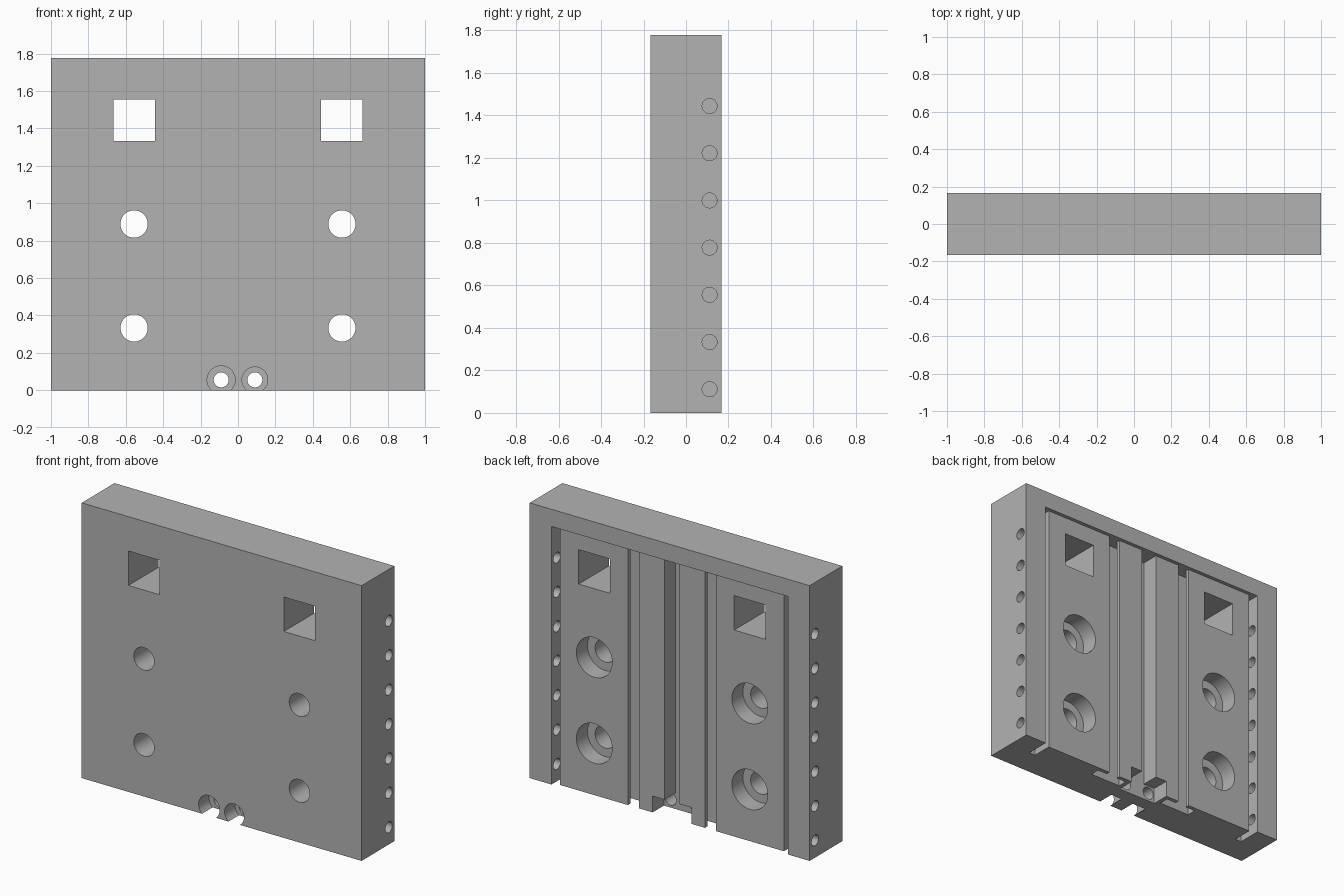
import bpy
import bmesh
from mathutils import Matrix, Vector

if "Cube" in bpy.data.objects:
    bpy.data.objects.remove(bpy.data.objects["Cube"])

U = 1 / 9                     # grid pitch
W, D, H = 2, 3 * U, 16 * U    # overall width, depth, height
BACK, PANEL, LIP = D / 2, 0.143, 0.117
T_FLOOR, FLOOR, SIDE_FLOOR = 0.055, 0.028, 0.011

grey = bpy.data.materials.new("plain grey")
grey.use_nodes = True
colour = (0.45, 0.45, 0.45, 1)
grey.diffuse_color = colour
grey.node_tree.nodes["Principled BSDF"].inputs["Base Color"].default_value = colour


def add_object(name, bm):
    bmesh.ops.recalc_face_normals(bm, faces=bm.faces)
    mesh = bpy.data.meshes.new(name)
    bm.to_mesh(mesh)
    bm.free()
    obj = bpy.data.objects.new(name, mesh)
    bpy.context.collection.objects.link(obj)
    mesh.materials.append(grey)
    return obj


def box(name, x, y, z):
    bm = bmesh.new()
    bmesh.ops.create_cube(bm, size=1)
    for v in bm.verts:
        v.co = [r[0] + (c + 0.5) * (r[1] - r[0]) for c, r in zip(v.co, (x, y, z))]
    return add_object(name, bm)


def rod(name, start, end, radius):
    a, b = Vector(start), Vector(end)
    turn = (b - a).to_track_quat('Z', 'Y').to_matrix().to_4x4()
    bm = bmesh.new()
    bmesh.ops.create_cone(bm, cap_ends=True, segments=48, radius1=radius, radius2=radius,
                          depth=(b - a).length, matrix=Matrix.Translation((a + b) / 2) @ turn)
    return add_object(name, bm)


def cut(cutter):
    cutter.hide_render = True
    mod = block.modifiers.new("cut", 'BOOLEAN')
    mod.operation = 'DIFFERENCE'
    mod.solver = 'EXACT'
    mod.object = cutter
    bpy.ops.object.modifier_apply(modifier=mod.name)
    bpy.data.objects.remove(cutter)


# Solid block
block = box("mounting_block", (-W / 2, W / 2), (-D / 2, D / 2), (0, H))
bpy.context.view_layer.objects.active = block
block.select_set(True)

# Back cavity: central channel, two ribs, two T slots, raised panels, side slots
half = [(0.055, FLOOR), (0.055, PANEL), (0.235, PANEL), (0.235, LIP), (0.165, LIP),
        (0.165, T_FLOOR), (0.385, T_FLOOR), (0.385, LIP), (0.315, LIP), (0.315, PANEL),
        (0.8, PANEL), (0.8, SIDE_FLOOR), (0.845, SIDE_FLOOR), (0.845, BACK + 0.1)]
outline = half + [(-x, y) for x, y in reversed(half)]
bm = bmesh.new()
face = bm.faces.new([bm.verts.new((x, y, -0.1)) for x, y in outline])
top = bmesh.ops.extrude_face_region(bm, geom=[face])["geom"]
bmesh.ops.translate(bm, vec=(0, 0, 15 * U + 0.1),
                    verts=[g for g in top if isinstance(g, bmesh.types.BMVert)])
cut(add_object("cavity_cutter", bm))

# Pocket at the foot of the ribs
cut(box("pocket_cutter", (-0.138, 0.138), (FLOOR, BACK + 0.1), (-0.1, 0.105)))

for side in (-1, 1):
    # Square windows
    x = side * 5 * U
    cut(box("window_cutter", (x - U, x + U), (-0.3, 0.3), (12 * U, 14 * U)))
    # Counterbored screw holes
    for z in (3 * U, 8 * U):
        cut(rod("screw_cutter", (x, -0.3, z), (x, 0.3, z), 0.073))
        cut(rod("screw_head_cutter", (x, FLOOR + 0.002, z), (x, 0.3, z), 0.128))
    # Small bottom holes, widened at the front
    x, z = side * 0.09, U / 2
    cut(rod("bottom_hole_cutter", (x, -0.3, z), (x, 0.1, z), 0.04))
    cut(rod("bottom_head_cutter", (x, -0.3, z), (x, -0.06, z), 0.075 if side < 0 else 0.069))
    # Row of side holes opening into the side slots
    for i in range(7):
        z = (2 * i + 1) * U
        cut(rod("side_hole_cutter", (side * 0.82, U, z), (side * 1.1, U, z), 0.035))

bpy.ops.object.shade_smooth_by_angle()
